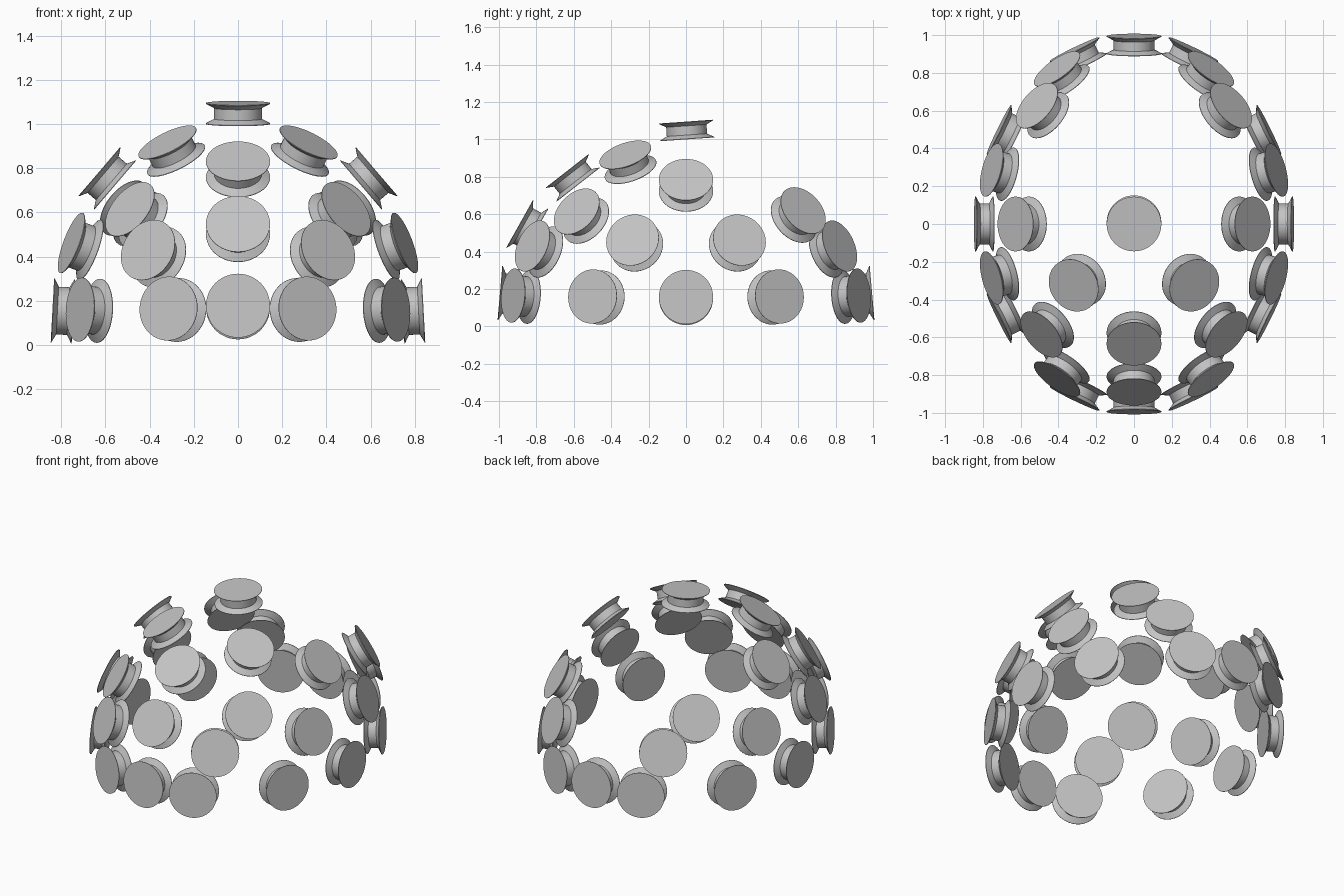
import bpy, bmesh, math
from mathutils import Vector

cube = bpy.data.objects.get("Cube")
if cube:
    bpy.data.objects.remove(cube, do_unlink=True)

grey = bpy.data.materials.new("plain grey")
grey.use_nodes = True
colour = (0.55, 0.55, 0.55, 1)
grey.diffuse_color = colour
grey.node_tree.nodes["Principled BSDF"].inputs["Base Color"].default_value = colour


def spool_mesh():
    """Flanged spool turned about z, with its outer face at the origin."""
    rim, core, width = 0.145, 0.108, 0.095
    profile = [(0, 0), (rim, 0), (rim, -0.003), (core, -0.023),
               (core, 0.023 - width), (rim, 0.003 - width), (rim, -width), (0, -width)]
    bm = bmesh.new()
    verts = [bm.verts.new((r, 0, z)) for r, z in profile]
    edges = [bm.edges.new(pair) for pair in zip(verts, verts[1:])]
    bmesh.ops.spin(bm, geom=verts + edges, cent=(0, 0, 0), axis=(0, 0, 1),
                   angle=math.tau, steps=48, use_duplicate=False)
    bmesh.ops.remove_doubles(bm, verts=bm.verts, dist=1e-5)
    bmesh.ops.recalc_face_normals(bm, faces=bm.faces)
    mesh = bpy.data.meshes.new("spool")
    bm.to_mesh(mesh)
    bm.free()
    mesh.materials.append(grey)
    return mesh


mesh = spool_mesh()
spools = []


def add_spool(name, x, y, z):
    """Place a spool facing outward from the dome."""
    outward = Vector((x / 0.706, y, (z - 0.1) / 0.9))
    if x == 0 and y == 0:
        outward = Vector((0, -0.07, 1))
    obj = bpy.data.objects.new(name, mesh)
    obj.location = (x, y, z)
    obj.rotation_euler = outward.to_track_quat('Z', 'Y').to_euler()
    bpy.context.collection.objects.link(obj)
    spools.append(obj)


def add_pair(name, x, y, z):
    for side, sign in (("left", 1), ("right", -1)):
        add_spool(f"{name}_{side}", sign * x, y, z)


# spools on the centre line
add_spool("top_spool", 0, 0, 1.095)
add_spool("upper_front_spool", 0, -0.635, 0.832)
add_spool("middle_front_spool", 0, -0.89, 0.548)
add_spool("base_front_spool", 0, -0.995, 0.178)
add_spool("base_back_spool", 0, 0.995, 0.178)

# base ring
add_pair("base_side_spool", 0.84, 0, 0.157)
for end, sign in (("front", -1), ("back", 1)):
    add_pair(f"base_{end}_inner_spool", 0.315, sign * 0.925, 0.165)
    add_pair(f"base_{end}_outer_spool", 0.715, sign * 0.5, 0.16)
    # second ring
    add_pair(f"middle_{end}_spool", 0.408, sign * 0.822, 0.43)
    add_pair(f"middle_{end}_side_spool", 0.755, sign * 0.286, 0.462)

# upper rings, open at the back
add_pair("upper_front_corner_spool", 0.49, -0.585, 0.615)
add_pair("upper_back_corner_spool", 0.515, 0.627, 0.62)
add_pair("upper_side_spool", 0.628, 0, 0.785)
add_pair("crown_spool", 0.32, -0.325, 0.918)

# smooth the turned walls, keep the rims sharp
bpy.ops.object.select_all(action='DESELECT')
spools[0].select_set(True)
bpy.context.view_layer.objects.active = spools[0]
bpy.ops.object.shade_smooth_by_angle(angle=math.radians(30))
